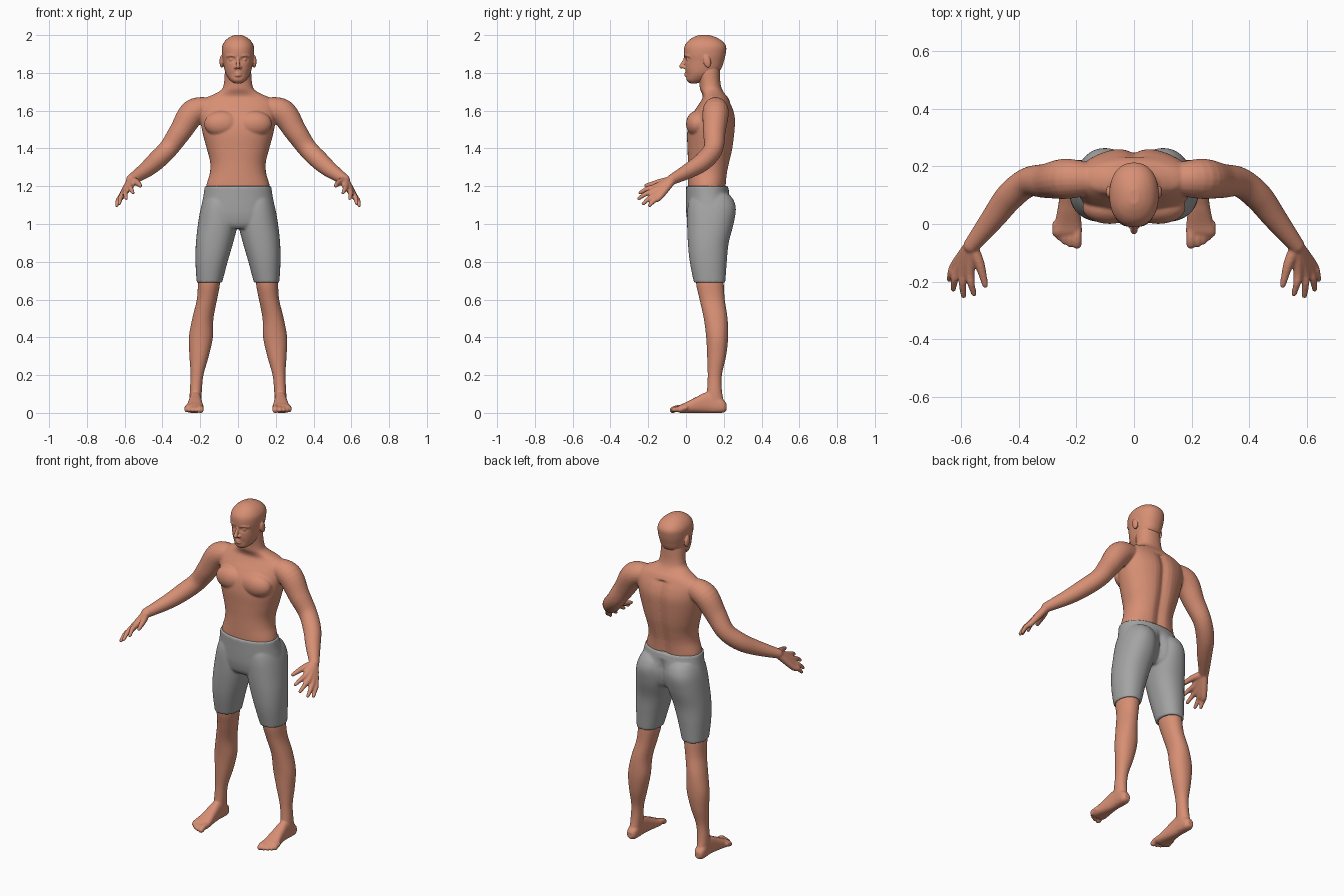
import bpy, bmesh, math
from mathutils import Vector, Matrix

if "Cube" in bpy.data.objects:
    bpy.data.objects.remove(bpy.data.objects["Cube"])


def material(name, rgb):
    m = bpy.data.materials.new(name)
    m.diffuse_color = (*rgb, 1)
    m.use_nodes = True
    m.node_tree.nodes["Principled BSDF"].inputs["Base Color"].default_value = m.diffuse_color
    return m


SKIN = material("warm skin", (0.68, 0.275, 0.175))
GREY = material("grey cloth", (0.37, 0.37, 0.37))


def spline(rows, n=6):
    """Smooth in-between rows (Catmull-Rom)."""
    rows = [Vector(r) for r in rows]
    p = [rows[0]] + rows + [rows[-1]]
    out = []
    for i in range(1, len(p) - 2):
        a, b, c, d = p[i - 1:i + 3]
        for k in range(n):
            t = k / n
            out.append(b + (c - a) * (t / 2) + (a * 2 - b * 5 + c * 4 - d) * (t * t / 2)
                       + (b * 3 - a - c * 3 + d) * (t ** 3 / 2))
    return out + [rows[-1]]


def skin_rings(bm, rings):
    vs = [[bm.verts.new(p) for p in r] for r in rings]
    n = len(vs[0])
    for a, b in zip(vs, vs[1:]):
        for k in range(n):
            bm.faces.new((a[k], a[(k + 1) % n], b[(k + 1) % n], b[k]))
    bm.faces.new(vs[0][::-1])
    bm.faces.new(vs[-1])


def loft(bm, rows, axis="Z", side=1, e=2.2, n=48, shape=None):
    """Rounded sections: position on the axis, x0, x1, then low and high of the other axis."""
    rings = []
    for w, u0, u1, v0, v1 in spline(rows):
        ring = []
        for k in range(n):
            c, s = math.cos(math.tau * k / n), math.sin(math.tau * k / n)
            x = (u0 + u1) / 2 + (u1 - u0) / 2 * math.copysign(abs(c) ** (2 / e), c)
            v = (v0 + v1) / 2 + (v1 - v0) / 2 * math.copysign(abs(s) ** (2 / e), s)
            p = Vector((x * side, v, w) if axis == "Z" else (x * side, w, v))
            if shape:
                shape(p)
            ring.append(p)
        rings.append(ring)
    skin_rings(bm, rings)


def ball(bm, c, r, side=1, tilt=0):
    r = r if isinstance(r, tuple) else (r, r, r)
    m = (Matrix.Translation((c[0] * side, c[1], c[2])) @ Matrix.Rotation(tilt, 4, "X")
         @ Matrix.Diagonal((*r, 1)))
    bmesh.ops.create_icosphere(bm, subdivisions=3, radius=1, matrix=m)


def tube(bm, rows, side=1, n=20):
    """Round limb through x, y, z, radius points with ball ends."""
    pts = spline(rows)
    rings = []
    for i, q in enumerate(pts):
        t = (pts[min(i + 1, len(pts) - 1)] - pts[max(i - 1, 0)]).to_3d().normalized()
        u = t.orthogonal() if abs(t.z) > .98 else t.cross(Vector((0, 0, 1)))
        u.normalize()
        v = t.cross(u)
        ring = [q.to_3d() + (u * math.cos(a) + v * math.sin(a)) * q[3]
                for a in (math.tau * k / n for k in range(n))]
        rings.append([Vector((p.x * side, p.y, p.z)) for p in ring])
    skin_rings(bm, rings)
    for q in (pts[0], pts[-1]):
        ball(bm, q, q[3], side)


def finish(bm, name, mat, voxel, smooth):
    """Fuse the overlapping volumes into one smooth surface."""
    bmesh.ops.recalc_face_normals(bm, faces=bm.faces)
    me = bpy.data.meshes.new(name)
    bm.to_mesh(me)
    bm.free()
    ob = bpy.data.objects.new(name, me)
    bpy.context.collection.objects.link(ob)
    r = ob.modifiers.new("fuse", "REMESH")
    r.mode, r.voxel_size, r.use_smooth_shade = "VOXEL", voxel, True
    s = ob.modifiers.new("soften", "SMOOTH")
    s.factor, s.iterations = 0.5, smooth
    done = bpy.data.meshes.new_from_object(ob.evaluated_get(bpy.context.evaluated_depsgraph_get()))
    ob.modifiers.clear()
    ob.data = done
    done.materials.clear()
    done.materials.append(mat)
    done.polygons.foreach_set("material_index", [0] * len(done.polygons))
    done.polygons.foreach_set("use_smooth", [True] * len(done.polygons))
    done.update()


def centred(rows):
    return [(z, -w, w, a, b) for z, w, a, b in rows]


# Torso and neck, with a groove along the spine
def spine(p):
    if p.y > .17 and p.z < 1.64:
        p.y -= .018 * math.exp(-(p.x / .028) ** 2)


bm = bmesh.new()
loft(bm, centred([
    (1.14, .165, .014, .21), (1.20, .168, .01, .214), (1.27, .149, .01, .222),
    (1.33, .148, .01, .235), (1.40, .166, .008, .25), (1.48, .187, .006, .26),
    (1.55, .20, .018, .264), (1.60, .205, .045, .254), (1.64, .20, .072, .237),
    (1.67, .165, .088, .222), (1.69, .12, .085, .205), (1.715, .084, .074, .19),
    (1.75, .074, .07, .182), (1.80, .07, .06, .18), (1.84, .065, .06, .18)]), shape=spine)

for s in (1, -1):
    # Chest muscle
    ball(bm, (.085, .058, 1.53), (.095, .058, .07), s)
    # Arm
    tube(bm, [(.14, .155, 1.615, .055), (.235, .157, 1.592, .07), (.305, .15, 1.49, .06),
              (.368, .145, 1.40, .052), (.432, .095, 1.335, .05), (.49, .02, 1.285, .042),
              (.565, -.075, 1.235, .028)], s)
    # Palm and fingers: knuckle, then fingertip
    for k, tip in (((.57, -.165, 1.195), (.556, -.243, 1.165)),
                   ((.592, -.165, 1.177), (.592, -.25, 1.135)),
                   ((.608, -.155, 1.158), (.628, -.226, 1.108)),
                   ((.62, -.14, 1.142), (.641, -.193, 1.098))):
        mid = (Vector(k) + Vector(tip)) / 2 + Vector((.004, 0, .006))
        tube(bm, [(.565, -.07, 1.235, .022), (*k, .017), (*mid, .0135), (*tip, .010)], s)
    # Thumb
    tube(bm, [(.565, -.075, 1.232, .021), (.538, -.135, 1.222, .018), (.517, -.212, 1.203, .011)], s)
finish(bm, "upper_body", SKIN, .005, 8)


# Head with eye sockets
def sockets(p):
    if p.y < .08:
        p.y += .013 * math.exp(-((abs(p.x) - .034) / .018) ** 2 - ((p.z - 1.872) / .012) ** 2)


bm = bmesh.new()
loft(bm, centred([
    (1.745, .022, .02, .06), (1.762, .043, .004, .11), (1.79, .062, .002, .15),
    (1.82, .072, -.004, .185), (1.86, .079, -.006, .20), (1.90, .085, -.011, .21),
    (1.94, .084, -.008, .212), (1.97, .068, .012, .19), (1.99, .043, .042, .155),
    (2.001, .016, .07, .12)]), n=80, shape=sockets)
# Nose and lips
tube(bm, [(0, -.004, 1.88, .007), (0, -.014, 1.855, .009), (0, -.024, 1.834, .012)])
for z, r in ((1.798, .006), (1.787, .007)):
    tube(bm, [(-.024, .012, z - .001, .004), (0, -.002, z, r), (.024, .012, z - .001, .004)])
for s in (1, -1):
    # Nostril, eyeball, brow and ear
    ball(bm, (.012, -.008, 1.829), .009, s)
    ball(bm, (.034, .014, 1.872), .013, s)
    tube(bm, [(.012, -.003, 1.889, .007), (.035, .002, 1.893, .008), (.058, .02, 1.889, .007)], s)
    ball(bm, (.087, .112, 1.86), (.011, .02, .034), s, tilt=.2)
finish(bm, "head", SKIN, .0038, 3)

# Lower legs, feet and toes
for s, name in ((1, "left"), (-1, "right")):
    bm = bmesh.new()
    loft(bm, [(.74, .097, .206, .054, .195), (.68, .096, .212, .054, .20),
              (.60, .111, .218, .072, .205), (.50, .13, .242, .094, .22),
              (.40, .133, .26, .107, .223), (.30, .155, .257, .112, .212),
              (.20, .183, .251, .115, .19), (.12, .191, .255, .111, .19),
              (.06, .195, .256, .10, .20), (.01, .20, .25, .10, .205)], side=s, e=2.1)
    loft(bm, [(.215, .21, .245, .012, .05), (.19, .196, .257, 0, .075),
              (.12, .194, .257, 0, .11), (.06, .189, .264, 0, .087),
              (0, .182, .276, 0, .056), (-.03, .181, .284, 0, .043),
              (-.045, .188, .275, .005, .032)], "Y", s, e=2.5)
    for x, y, r in ((.198, -.07, .0165), (.222, -.069, .0125), (.241, -.06, .012),
                    (.258, -.047, .0115), (.273, -.033, .0115)):
        tube(bm, [(x, 0, .028, r), (x, y + .02, .024, r), (x, y, .015, r)], s)
    finish(bm, name + "_lower_leg_and_foot", SKIN, .005, 5)


# Shorts: pelvis with a rear cleft, plus two thigh sleeves
def cleft(p):
    if p.y > .15 and p.z < 1.17:
        p.y -= .03 * math.exp(-(p.x / .03) ** 2) * min(1, (1.17 - p.z) / .06)


bm = bmesh.new()
loft(bm, centred([(1.20, .176, 0, .222), (1.15, .183, 0, .234), (1.10, .193, 0, .25),
                  (1.05, .20, .002, .25), (1.0, .20, .012, .235), (.975, .18, .03, .21)]),
     shape=cleft)
for s in (1, -1):
    loft(bm, [(1.16, .03, .165, .04, .225), (1.13, .012, .182, .018, .25),
              (1.08, .004, .198, .008, .264), (1.0, .002, .212, .006, .252),
              (.90, .026, .223, .01, .226), (.80, .055, .225, .02, .216),
              (.69, .084, .219, .042, .208)], side=s)
finish(bm, "shorts", GREY, .006, 6)
